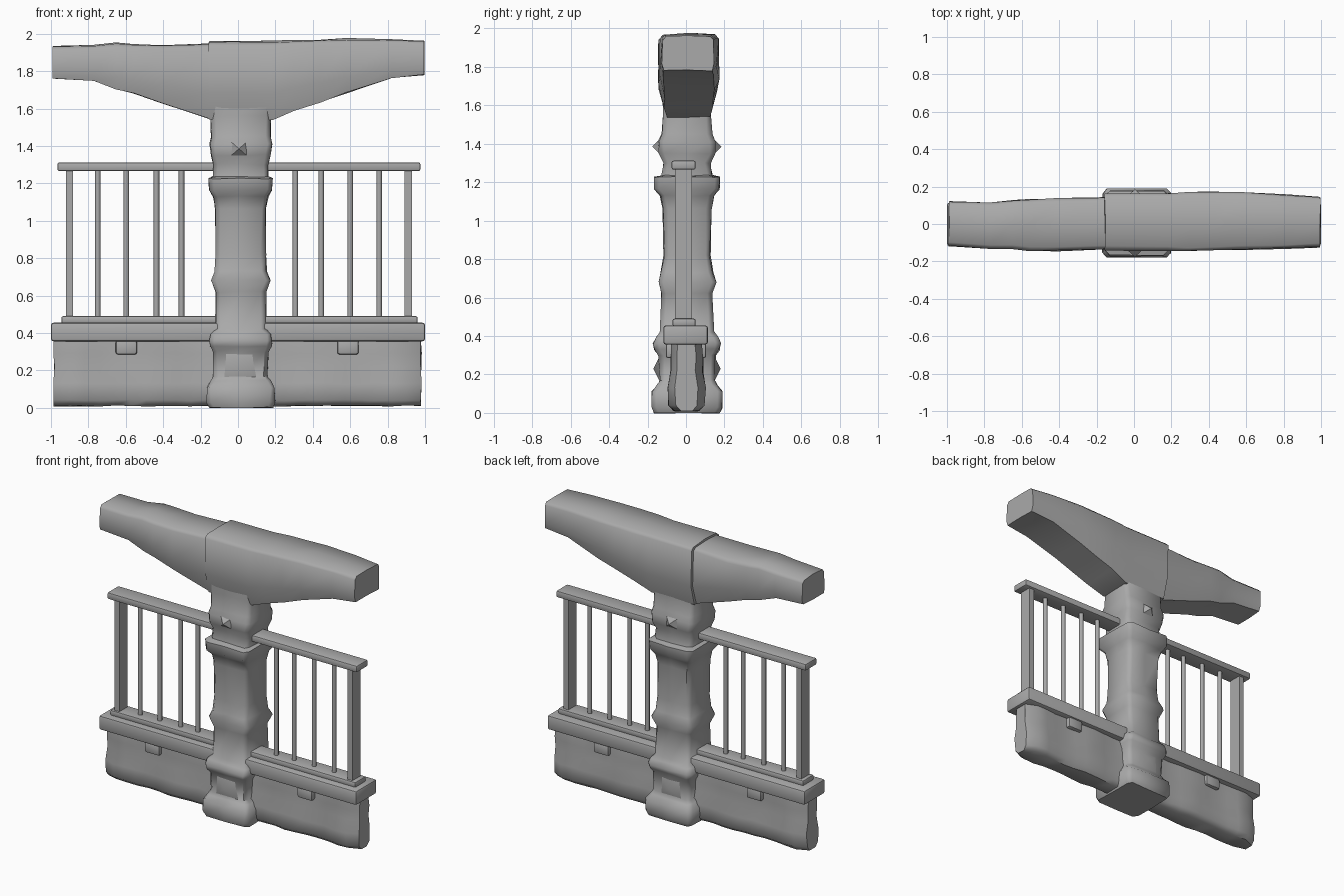
import bpy, bmesh, math, random
from mathutils import Vector

random.seed(4)
if "Cube" in bpy.data.objects:
    bpy.data.objects.remove(bpy.data.objects["Cube"], do_unlink=True)

stone = bpy.data.materials.new("grey_stone")
stone.use_nodes = True
GREY = (0.4, 0.4, 0.4, 1)
stone.diffuse_color = GREY
stone.node_tree.nodes["Principled BSDF"].inputs["Base Color"].default_value = GREY


def finish(name, bm, angle=35):
    """Turn a bmesh into a shaded object with the stone material."""
    bmesh.ops.recalc_face_normals(bm, faces=bm.faces)
    mesh = bpy.data.meshes.new(name)
    bm.to_mesh(mesh)
    bm.free()
    mesh.materials.append(stone)
    obj = bpy.data.objects.new(name, mesh)
    bpy.context.collection.objects.link(obj)
    bpy.ops.object.select_all(action='DESELECT')
    obj.select_set(True)
    bpy.context.view_layer.objects.active = obj
    bpy.ops.object.shade_smooth_by_angle(angle=math.radians(angle))
    return obj


def loft(name, rings, angle=50, rough=0.0):
    """Skin a list of equal point rings and cap both ends."""
    bm = bmesh.new()
    rows = []
    for ring in rings:
        row = []
        for p in ring:
            shake = Vector([random.uniform(-rough, rough) for _ in range(3)])
            row.append(bm.verts.new(Vector(p) + shake))
        rows.append(row)
    n = len(rows[0])
    for a, b in zip(rows, rows[1:]):
        for i in range(n):
            j = (i + 1) % n
            bm.faces.new((a[i], a[j], b[j], b[i]))
    bm.faces.new(rows[0])
    bm.faces.new(rows[-1])
    return finish(name, bm, angle)


def box(name, x, y, z, bevel=0.0):
    """Box from (min, max) ranges, with optional chamfered edges."""
    bm = bmesh.new()
    bmesh.ops.create_cube(bm, size=1)
    for v in bm.verts:
        for k, (lo, hi) in enumerate((x, y, z)):
            v.co[k] = lo if v.co[k] < 0 else hi
    if bevel:
        bmesh.ops.bevel(bm, geom=bm.edges[:], offset=bevel, segments=2,
                        profile=0.5, affect='EDGES')
    return finish(name, bm)


def column_ring(z, hx, hy, c=0.025):
    """Horizontal rectangle with cut corners and a midpoint on every side."""
    pts = [(hx, 0), (hx, hy - c), (hx - c, hy), (0, hy),
           (c - hx, hy), (-hx, hy - c), (-hx, 0), (-hx, c - hy),
           (c - hx, -hy), (0, -hy), (hx - c, -hy), (hx, c - hy)]
    return [(px + 0.015, py + 0.005, z) for px, py in pts]


def beam_ring(x, y0, y1, low, top, c=0.02):
    """Upright beam section: cut top corners, narrowing below a shoulder."""
    depth = top - low
    shoulder = low + 0.45 * (depth - 0.1)
    n = 0.12 * (depth - 0.1)
    mid = (y0 + y1) / 2
    return [(x, y0, top - c), (x, y0 + c, top), (x, mid, top + c / 4),
            (x, y1 - c, top), (x, y1, top - c), (x, y1, shoulder),
            (x, y1 - n, low), (x, mid, low), (x, y0 + n, low), (x, y0, shoulder)]


def spike(name, x, y, z, half_w, half_h, reach):
    """Flat pyramid pointing out of the column along y."""
    bm = bmesh.new()
    base = [bm.verts.new((x + sx * half_w, y, z + sz * half_h))
            for sx, sz in ((-1, -1), (1, -1), (1, 1), (-1, 1))]
    tip = bm.verts.new((x, y + reach, z))
    bm.faces.new(base)
    for i in range(4):
        bm.faces.new((base[i], base[(i + 1) % 4], tip))
    finish(name, bm)


# Column: foot, ankle flange, shaft with a swollen middle, collar and neck
column = [(0, .17, .17), (.03, .183, .183), (.11, .183, .182), (.145, .16, .155),
          (.17, .145, .143), (.3, .148, .148), (.33, .165, .17), (.36, .168, .175),
          (.395, .163, .158), (.42, .136, .138), (.62, .135, .13), (.68, .157, .15),
          (.73, .137, .135), (.82, .133, .12), (1.06, .135, .125), (1.13, .147, .14),
          (1.165, .168, .17), (1.225, .17, .172), (1.235, .147, .13), (1.3, .148, .12),
          (1.35, .16, .145), (1.41, .165, .148), (1.45, .157, .13), (1.56, .16, .122),
          (1.75, .16, .13)]
loft("column", [column_ring(*s) for s in column], 50, 0.004)

# Column ornaments on the front and back
for side, face in (("front", -1), ("back", 1)):
    spike(side + "_foot_ornament", 0.01, face * 0.135 + 0.005, 0.23, 0.1, 0.08, face * 0.04)
    spike(side + "_neck_ornament", 0.005, face * 0.145 + 0.005, 1.385, 0.04, 0.035, face * 0.035)

# Beam: a larger left arm reaching over the column and a slimmer right arm
left_arm = [(-.155, -.14, .165, 1.54, 1.955), (.18, -.14, .165, 1.54, 1.955),
            (.3, -.145, .17, 1.59, 1.96), (.44, -.14, .172, 1.635, 1.965),
            (.58, -.135, .168, 1.685, 1.97), (.82, -.13, .155, 1.765, 1.965),
            (.995, -.125, .145, 1.78, 1.96)]
right_arm = [(-.99, -.118, .12, 1.76, 1.93), (-.77, -.13, .115, 1.75, 1.935),
             (-.65, -.13, .128, 1.705, 1.945), (-.56, -.143, .133, 1.68, 1.94),
             (-.41, -.143, .135, 1.63, 1.935), (-.15, -.135, .14, 1.545, 1.945)]
loft("left_beam_arm", [beam_ring(*s) for s in left_arm], 60, 0.004)
loft("right_beam_arm", [beam_ring(*s) for s in right_arm], 60, 0.004)

# Rough base wall, skinned along its length with uneven sections
wall = []
STEPS = 24
for i in range(STEPS + 1):
    t = i / STEPS
    x = -0.985 + 1.965 * t
    end = 0.03 if i in (0, STEPS) else 0.0
    swell = 0.006 * math.sin(9 * t * math.pi) - end
    wall.append([(x, s * (w + swell) + 0.003, z) for s, w, z in (
        (-1, .06, .01), (-1, .088, .04), (-1, .092, .13), (-1, .078, .22),
        (-1, .08, .29), (-1, .075, .36), (1, .075, .36), (1, .08, .29),
        (1, .078, .22), (1, .092, .13), (1, .088, .04), (1, .06, .01))])
loft("base_wall", wall, 50, 0.004)

# Coping slab, lower rail and handrail
box("coping_slab", (-1, 1), (-.118, .114), (.355, .455), 0.014)
box("lower_rail", (-.945, .96), (-.07, .05), (.45, .49), 0.01)
box("handrail", (-.965, .975), (-.075, .05), (1.265, 1.312), 0.01)

# Corbel blocks under the coping
for name, x in (("right", -0.597), ("left", 0.588)):
    box(name + "_corbel", (x - .057, x + .057), (-.105, .105), (.285, .36), 0.012)

# Flat end posts and slim balusters on both sides
for name, post_x, bars in (("right", -.9, (-.75, -.597, -.436, -.302)),
                           ("left", .91, (.307, .445, .6, .755))):
    box(name + "_end_post", (post_x - .019, post_x + .019), (-.057, .032), (.47, 1.28))
    for k, x in enumerate(bars):
        bm = bmesh.new()
        bmesh.ops.create_cone(bm, cap_ends=True, segments=8, radius1=0.015,
                              radius2=0.015, depth=0.82)
        bmesh.ops.translate(bm, verts=bm.verts, vec=(x, -0.012, 0.875))
        finish(f"{name}_baluster_{k + 1}", bm, 50)
